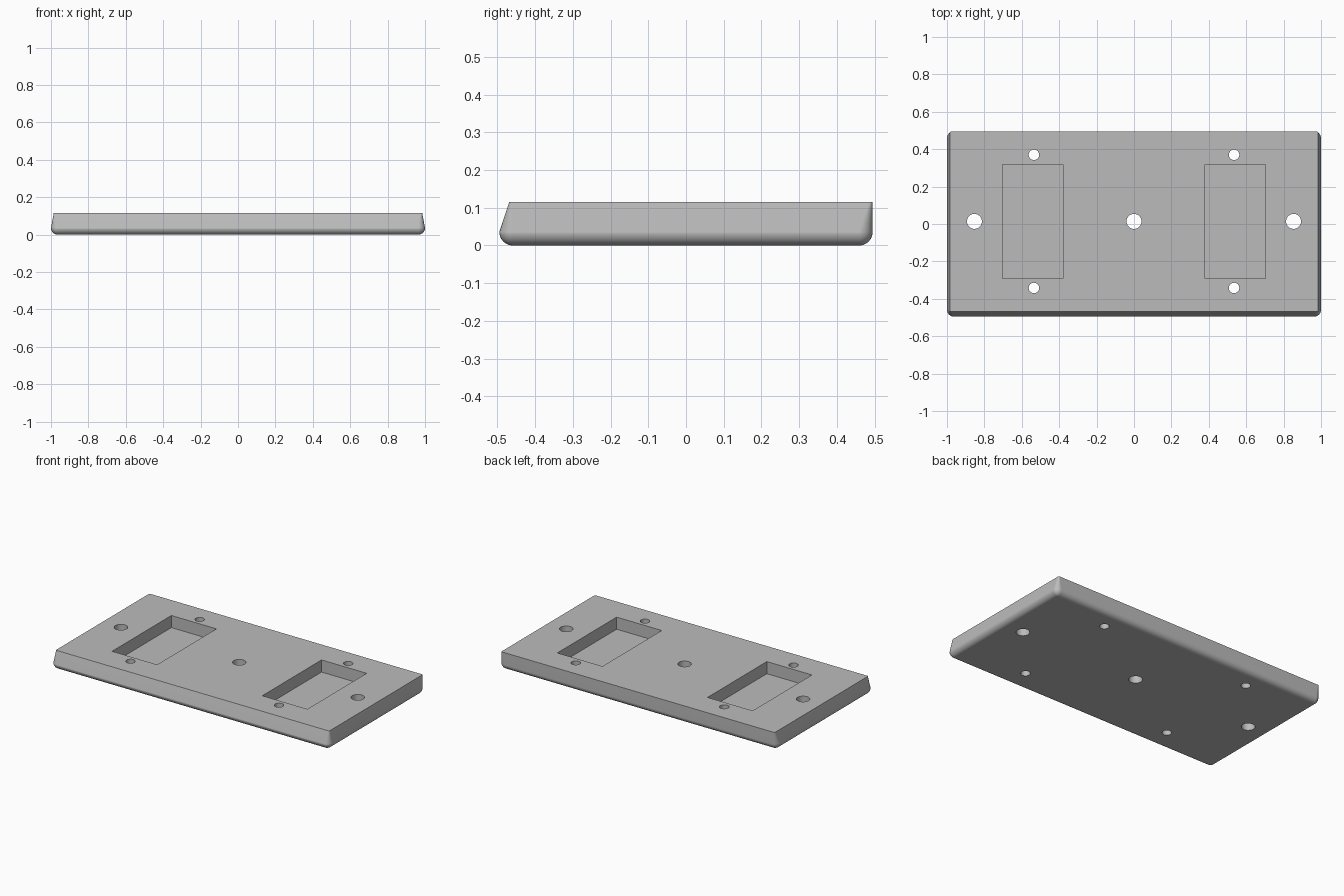
import bpy
import bmesh
from math import sin, cos, pi, radians

cube = bpy.data.objects.get("Cube")
if cube:
    bpy.data.objects.remove(cube, do_unlink=True)

HEIGHT, FILLET, MID_Y = 0.115, 0.036, 0.014

grey = bpy.data.materials.new("plain_grey")
grey.use_nodes = True
grey.diffuse_color = (0.5, 0.5, 0.5, 1)
grey.node_tree.nodes["Principled BSDF"].inputs["Base Color"].default_value = (0.5, 0.5, 0.5, 1)


def ring(bm, x, front, back, radius, z, steps=6):
    """Rounded rectangle of vertices, counter-clockwise."""
    corners = [(x, back), (-x, back), (-x, front), (x, front)]
    verts = []
    for i, (cx, cy) in enumerate(corners):
        cx -= radius if cx > 0 else -radius
        cy -= radius if cy > 0 else -radius
        for k in range(steps + 1):
            a = (i + k / steps) * pi / 2
            verts.append(bm.verts.new((cx + radius * cos(a), cy + radius * sin(a), z)))
    return verts


# Plate body: rounded bottom edge, walls leaning in at the front and sides
bm = bmesh.new()
rings = []
for k in range(9):
    a = k / 8 * pi / 2
    inset = FILLET * (1 - sin(a))
    rings.append(ring(bm, 1 - inset, inset - 0.495, 0.495 - inset,
                      max(FILLET - inset, 0.001), FILLET * (1 - cos(a))))
rings.append(ring(bm, 0.985, -0.469, 0.495, 0.008, HEIGHT))
for low, high in zip(rings, rings[1:]):
    n = len(low)
    for i in range(n):
        j = (i + 1) % n
        bm.faces.new((low[i], low[j], high[j], high[i]))
bm.faces.new(rings[0][::-1])
bm.faces.new(rings[-1])
mesh = bpy.data.meshes.new("base_plate")
bm.to_mesh(mesh)
bm.free()
mesh.materials.append(grey)
plate = bpy.data.objects.new("base_plate", mesh)
bpy.context.collection.objects.link(plate)


def cut(cutter):
    """Subtract the cutter from the plate and discard it."""
    cutter.hide_render = True
    cutter.data.materials.append(grey)
    mod = plate.modifiers.new("cut", "BOOLEAN")
    mod.operation = "DIFFERENCE"
    mod.solver = "EXACT"
    mod.object = cutter
    bpy.context.view_layer.objects.active = plate
    bpy.ops.object.modifier_apply(modifier=mod.name)
    bpy.data.objects.remove(cutter, do_unlink=True)


def drill(x, y, radius):
    bpy.ops.mesh.primitive_cylinder_add(vertices=40, radius=radius, depth=0.5, location=(x, y, 0.05))
    cut(bpy.context.object)


# Three large holes along the middle
for x in (-0.853, 0, 0.853):
    drill(x, MID_Y, 0.04)

# Pocket on each side, with a small hole before and behind it
for side in (-1, 1):
    bpy.ops.mesh.primitive_cube_add(size=1, location=(side * 0.541, MID_Y, 0.136))
    pocket = bpy.context.object
    pocket.scale = (0.325, 0.61, 0.2)
    bpy.context.view_layer.update()
    cut(pocket)
    for offset in (-0.356, 0.356):
        drill(side * 0.535, MID_Y + offset, 0.028)

# Smooth rounded areas, crisp rims
bpy.ops.object.select_all(action="DESELECT")
plate.select_set(True)
bpy.context.view_layer.objects.active = plate
bpy.ops.object.shade_smooth_by_angle(angle=radians(35))
weighted = plate.modifiers.new("flat_faces", "WEIGHTED_NORMAL")
weighted.keep_sharp = True
